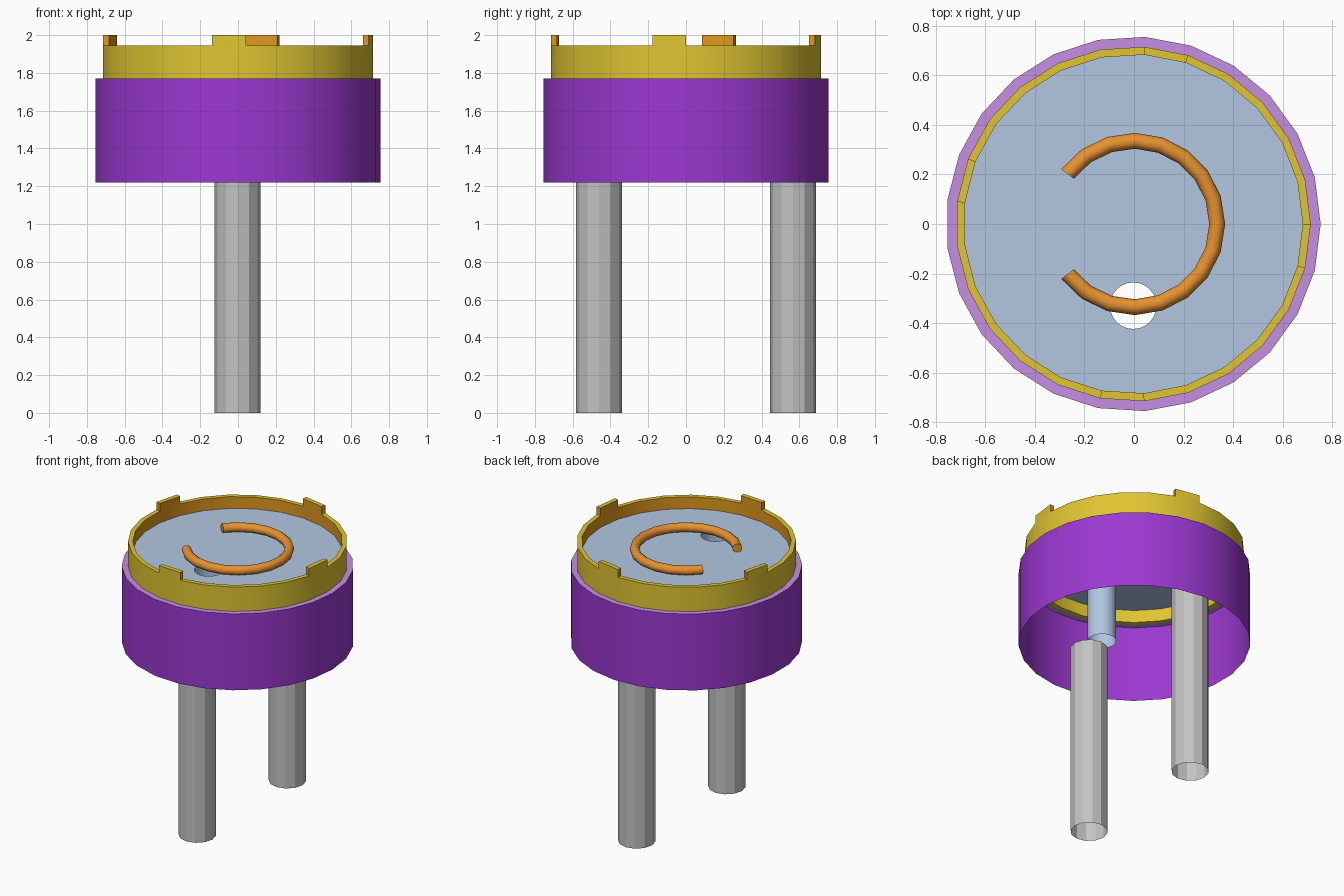
import bpy, bmesh, math
from mathutils import Vector

if "Cube" in bpy.data.objects:
    bpy.data.objects.remove(bpy.data.objects["Cube"])

CX = -0.003          # centre offset of the odd-sided rings
N = 25               # sides of the can


def mat(name, r, g, b):
    lin = lambda c: ((c / 255 + 0.055) / 1.055) ** 2.4
    m = bpy.data.materials.new(name)
    m.diffuse_color = (lin(r), lin(g), lin(b), 1)
    m.use_nodes = True
    m.node_tree.nodes["Principled BSDF"].inputs["Base Color"].default_value = m.diffuse_color
    return m


YELLOW = mat("yellow", 224, 197, 50)
INNER = mat("inner_orange", 222, 152, 30)
PURPLE = mat("purple", 156, 56, 210)
LILAC = mat("lilac", 198, 143, 228)
BLUE = mat("pale_blue", 178, 198, 226)
COPPER = mat("copper", 230, 146, 48)
GREY = mat("grey", 195, 195, 195)


def finish(bm, name, mats, smooth=None):
    me = bpy.data.meshes.new(name)
    bm.to_mesh(me)
    bm.free()
    ob = bpy.data.objects.new(name, me)
    bpy.context.collection.objects.link(ob)
    for m in mats:
        me.materials.append(m)
    if smooth:
        bpy.ops.object.select_all(action='DESELECT')
        ob.select_set(True)
        bpy.context.view_layer.objects.active = ob
        bpy.ops.object.shade_smooth_by_angle(angle=math.radians(smooth))
    return ob


def ring(bm, r, z, n, x=CX, y=0.0):
    return [bm.verts.new((x + r * math.cos(2 * math.pi * i / n),
                          y + r * math.sin(2 * math.pi * i / n), z)) for i in range(n)]


def bridge(bm, a, b, idx=0):
    n = len(a)
    for i in range(n):
        j = (i + 1) % n
        bm.faces.new((a[i], a[j], b[j], b[i])).material_index = idx


def open_tube(name, m, r, z0, z1, n, y=0.0, x=CX, smooth=None):
    bm = bmesh.new()
    bridge(bm, ring(bm, r, z0, n, x, y), ring(bm, r, z1, n, x, y))
    return finish(bm, name, [m], smooth)


# hollow base skirt with a pale shoulder
bm = bmesh.new()
low, top, inn = (ring(bm, r, z, N) for r, z in ((0.757, 1.22), (0.757, 1.77), (0.717, 1.77)))
bridge(bm, low, top, 0)
bridge(bm, top, inn, 1)
finish(bm, "base_skirt", [PURPLE, LILAC], 25)

# rim wall with four one-segment tabs
RO, RI, ZB, ZD, ZT = 0.717, 0.685, 1.77, 1.86, 1.945
bm = bmesh.new()
ob_, ot = ring(bm, RO, ZB, N), ring(bm, RO, ZT, N)
ib, im, it = ring(bm, RI, ZB, N), ring(bm, RI, ZD, N), ring(bm, RI, ZT, N)
bridge(bm, ob_, ot)
bridge(bm, ib, ob_)
bridge(bm, im, ib)
bridge(bm, it, im, 1)
TABS = (5, 11, 18, 24)
for i in range(N):
    j = (i + 1) % N
    o0, o1, i0, i1 = ot[i], ot[j], it[i], it[j]
    if i in TABS:
        up = [bm.verts.new(v.co + Vector((0, 0, 2.0 - ZT))) for v in (o0, o1, i1, i0)]
        bm.faces.new((o0, o1, up[1], up[0]))
        bm.faces.new((i1, i0, up[3], up[2])).material_index = 1
        bm.faces.new((o1, i1, up[2], up[1])).material_index = 1
        bm.faces.new((i0, o0, up[0], up[3])).material_index = 1
        bm.faces.new(up)
    else:
        bm.faces.new((o0, o1, i1, i0))
finish(bm, "rim_wall", [YELLOW, INNER], 25)

# floor disc with a round hole
HY, HR = -0.33, 0.094
bm = bmesh.new()
edges = []
for loop in (ring(bm, RI, ZD, N), ring(bm, HR, ZD, 24, CX, HY)):
    edges += [bm.edges.new((loop[k - 1], loop[k])) for k in range(len(loop))]
bmesh.ops.triangle_fill(bm, use_beauty=True, edges=edges, normal=(0, 0, 1))
for f in bm.faces:
    f.normal_update()
    if f.normal.z < 0:
        f.normal_flip()
finish(bm, "floor_disc", [BLUE])

# tube below the hole
open_tube("hole_tube", BLUE, HR, 1.38, ZD, 24, HY, smooth=25)

# hollow pins
for name, y in (("front_pin", -0.46), ("back_pin", 0.566)):
    open_tube(name, GREY, 0.122, 0.0, 1.38, 12, y)

# open coil resting on the disc
bm = bmesh.new()
SEG, SIDES, R, r, A = 16, 10, 0.336, 0.032, math.radians(143)
loops = []
for s in range(SEG + 1):
    a = -A + 2 * A * s / SEG
    loops.append([bm.verts.new(((R + r * math.cos(t)) * math.cos(a),
                                (R + r * math.cos(t)) * math.sin(a),
                                1.888 + r * math.sin(t)))
                  for t in (2 * math.pi * k / SIDES for k in range(SIDES))])
for a, b in zip(loops, loops[1:]):
    bridge(bm, a, b)
bm.faces.new(loops[0])
bm.faces.new(loops[-1])
bmesh.ops.recalc_face_normals(bm, faces=bm.faces[:])
finish(bm, "coil", [COPPER], 45)
